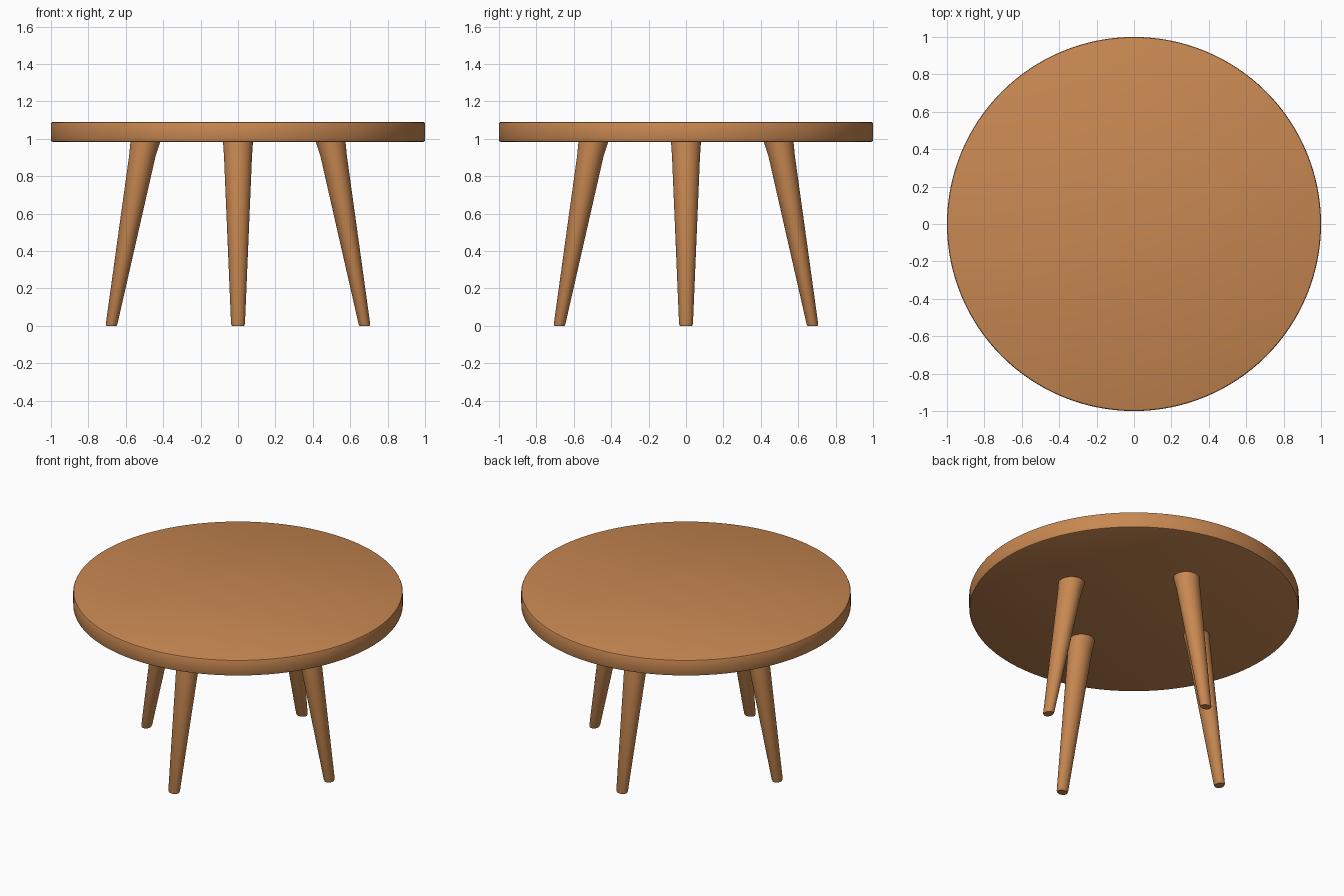
import bpy, bmesh, math

if "Cube" in bpy.data.objects:
    bpy.data.objects.remove(bpy.data.objects["Cube"])

wood = bpy.data.materials.new("warm wood")
wood.diffuse_color = (0.578, 0.246, 0.084, 1)
wood.use_nodes = True
wood.node_tree.nodes["Principled BSDF"].inputs["Base Color"].default_value = wood.diffuse_color


def ring_solid(name, rings, sides, angle=0.0):
    """Loft horizontal rings (centre x, radius x, radius y, z), turned about z."""
    bm = bmesh.new()
    ca, sa = math.cos(angle), math.sin(angle)
    loops = []
    for cx, rx, ry, z in rings:
        loop = []
        for i in range(sides):
            t = 2 * math.pi * i / sides
            x, y = cx + rx * math.cos(t), ry * math.sin(t)
            loop.append(bm.verts.new((x * ca - y * sa, x * sa + y * ca, z)))
        loops.append(loop)
    for a, b in zip(loops, loops[1:]):
        for i in range(sides):
            j = (i + 1) % sides
            bm.faces.new((a[i], a[j], b[j], b[i]))
    bm.faces.new(loops[0][::-1])
    bm.faces.new(loops[-1])
    me = bpy.data.meshes.new(name)
    bm.to_mesh(me)
    bm.free()
    me.materials.append(wood)
    ob = bpy.data.objects.new(name, me)
    bpy.context.collection.objects.link(ob)
    bpy.ops.object.select_all(action='DESELECT')
    ob.select_set(True)
    bpy.context.view_layer.objects.active = ob
    bpy.ops.object.shade_smooth_by_angle(angle=math.radians(30))
    return ob


# Round table top with softened rim
rim = [(0.99, 0.983), (0.997, 0.986), (1.0, 0.993),
       (1.0, 1.08), (0.997, 1.087), (0.99, 1.09)]
ring_solid("table_top", [(0, r, r, z) for r, z in rim], 128)

# Four splayed, tapered legs with a collar section under the top
leg = [(0.677, 0.027, 0.033, 0.0), (0.676, 0.031, 0.037, 0.008),
       (0.511, 0.071, 0.075, 0.91), (0.495, 0.08, 0.08, 0.985)]
for k, side in enumerate(("right", "back", "left", "front")):
    ring_solid(side + "_leg", leg, 40, k * math.pi / 2)
